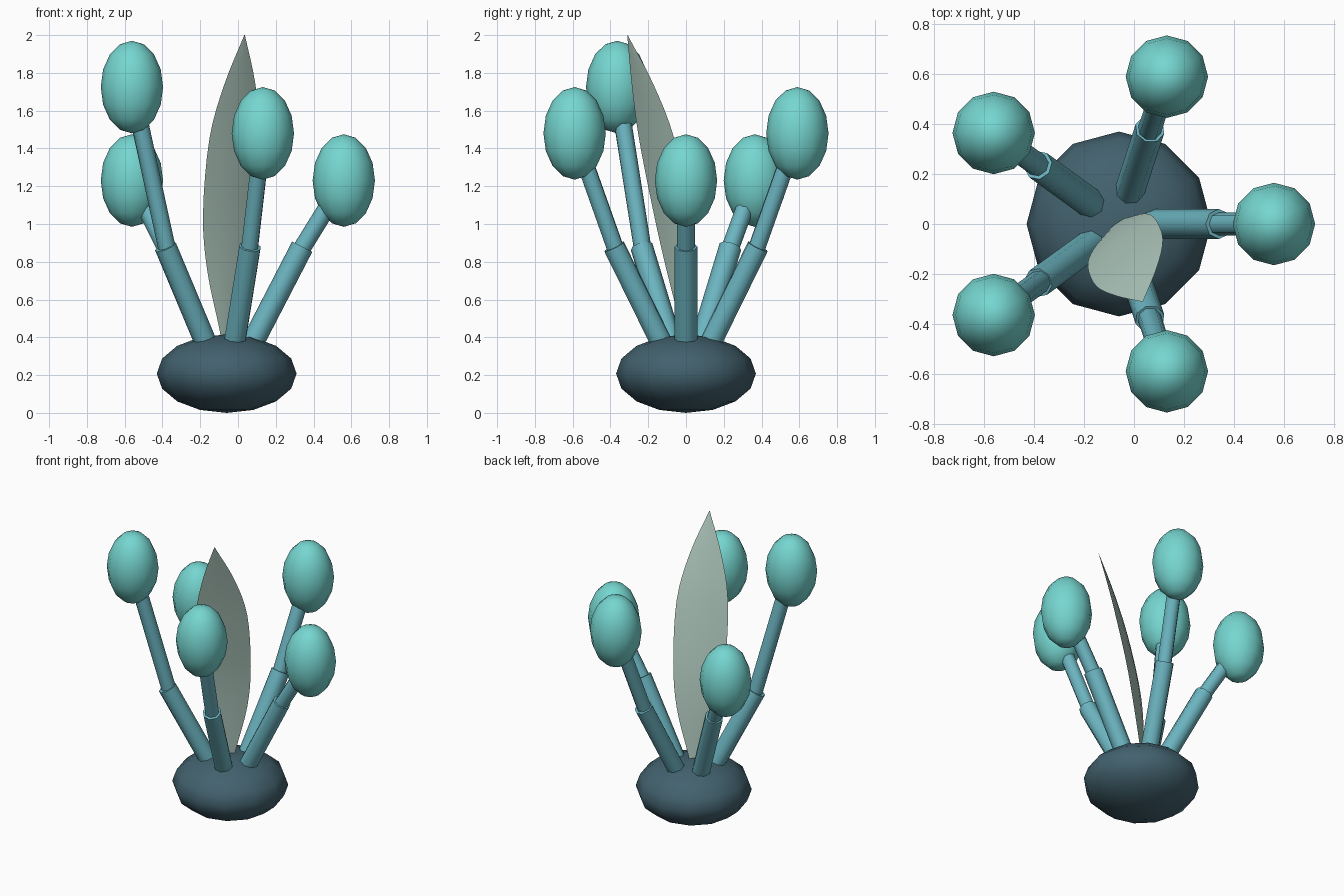
import bpy, bmesh, math
from mathutils import Vector

if "Cube" in bpy.data.objects:
    bpy.data.objects.remove(bpy.data.objects["Cube"])

CX = -0.06  # plant axis


def material(name, rgb):
    m = bpy.data.materials.new(name)
    m.diffuse_color = (*rgb, 1)
    m.use_nodes = True
    m.node_tree.nodes["Principled BSDF"].inputs["Base Color"].default_value = m.diffuse_color
    return m


BASE = material("dark_slate", (0.055, 0.12, 0.155))
STALK = material("blue_green", (0.15, 0.46, 0.53))
BUD = material("turquoise", (0.18, 0.67, 0.63))
LEAF = material("pale_green", (0.45, 0.61, 0.54))


def finish(ob, name, mat, angle):
    ob.name = name
    ob.data.materials.append(mat)
    bpy.ops.object.shade_smooth_by_angle(angle=math.radians(angle))


def ellipsoid(name, center, rxy, rz, mat):
    bpy.ops.mesh.primitive_uv_sphere_add(segments=12, ring_count=8, radius=1, location=center)
    ob = bpy.context.object
    ob.scale = (rxy, rxy, rz)
    bpy.ops.object.transform_apply(location=False, rotation=False, scale=True)
    finish(ob, name, mat, 80)


def rod(name, a, b, radius, mat):
    d = b - a
    bpy.ops.mesh.primitive_cylinder_add(vertices=8, radius=radius, depth=d.length, location=(a + b) / 2)
    ob = bpy.context.object
    ob.rotation_euler = d.to_track_quat('Z', 'Y').to_euler()
    finish(ob, name, mat, 60)


# Bulbous base
ellipsoid("base", (CX, 0, 0.208), 0.37, 0.208, BASE)

# Five jointed stalks, each carrying an egg-shaped bud
for i, top in enumerate((1.23, 1.48, 1.23, 1.725, 1.48)):
    t = math.radians(72 * i)

    def at(r, z):
        return Vector((CX + r * math.cos(t), r * math.sin(t), z))

    rod(f"lower_stalk_{i + 1}", at(0.11, 0.32), at(0.40, 0.88), 0.06, STALK)
    rod(f"upper_stalk_{i + 1}", at(0.385, 0.85), at(0.62, top), 0.047, STALK)
    ellipsoid(f"bud_{i + 1}", at(0.62, top), 0.165, 0.245, BUD)

# Leaf blade stations: centre x, y, z and half width
stations = [Vector(s) for s in (
    (-0.068, 0.01, 0.30, 0.012), (-0.065, 0.0, 0.44, 0.04), (-0.06, -0.03, 0.75, 0.125),
    (-0.05, -0.075, 1.05, 0.165), (-0.018, -0.155, 1.45, 0.163),
    (0.01, -0.23, 1.74, 0.10), (0.035, -0.31, 2.0, 0.002))]


def smooth_path(p, steps):
    q = [2 * p[0] - p[1]] + p + [2 * p[-1] - p[-2]]
    out = []
    for k in range(1, len(q) - 2):
        a, b, c, d = q[k - 1:k + 3]
        for s in range(steps):
            u = s / steps
            out.append(0.5 * (2 * b + (c - a) * u + (2 * a - 5 * b + 4 * c - d) * u ** 2
                              + (3 * b - a - 3 * c + d) * u ** 3))
    return out + [p[-1]]


# Thin lens-section leaf, thickest along the middle
yaw = math.radians(35)
across = Vector((math.cos(yaw), math.sin(yaw), 0))
normal = Vector((math.sin(yaw), -math.cos(yaw), 0))
section = [(-1, 0), (-0.5, 0.75), (0, 1), (0.5, 0.75), (1, 0), (0.5, -0.75), (0, -1), (-0.5, -0.75)]
bm = bmesh.new()
rings = []
for s in smooth_path(stations, 4):
    c = Vector(s[:3])
    thick = s[3] * 0.07
    rings.append([bm.verts.new(c + across * (u * s[3]) + normal * (v * thick)) for u, v in section])
for r0, r1 in zip(rings, rings[1:]):
    for j in range(8):
        k = (j + 1) % 8
        bm.faces.new((r0[j], r0[k], r1[k], r1[j]))
bm.faces.new(rings[0])
bm.faces.new(rings[-1])
bmesh.ops.recalc_face_normals(bm, faces=bm.faces)
mesh = bpy.data.meshes.new("leaf")
bm.to_mesh(mesh)
bm.free()
leaf = bpy.data.objects.new("leaf", mesh)
bpy.context.collection.objects.link(leaf)
bpy.ops.object.select_all(action='DESELECT')
leaf.select_set(True)
bpy.context.view_layer.objects.active = leaf
finish(leaf, "leaf", LEAF, 60)
